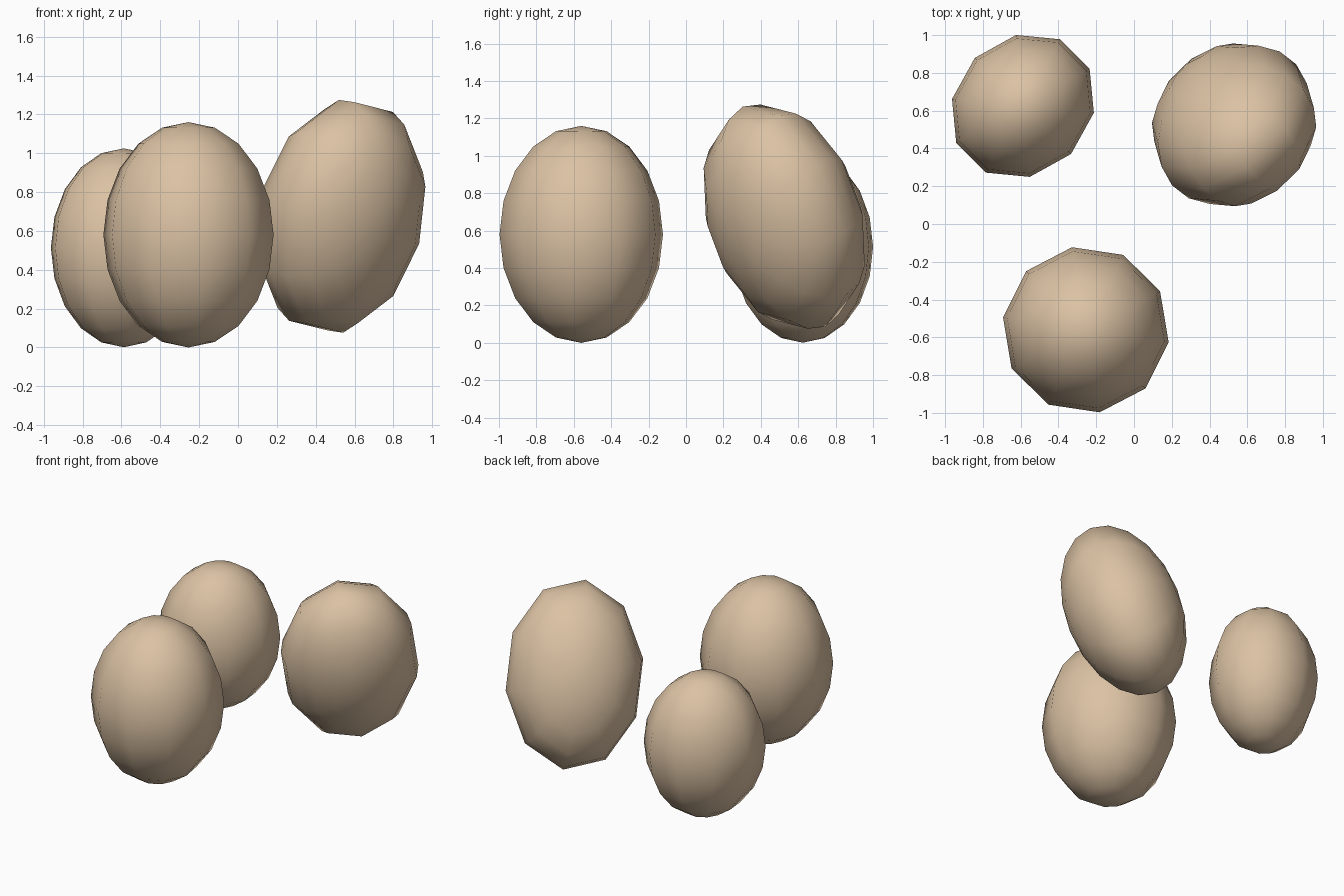
import bpy
import bmesh
from math import radians
from mathutils import Matrix, Vector

old = bpy.data.objects.get("Cube")
if old:
    bpy.data.objects.remove(old, do_unlink=True)

# Shell colour
tan = bpy.data.materials.new("warm_tan_shell")
tan.use_nodes = True
colour = (0.71, 0.54, 0.37, 1.0)
tan.diffuse_color = colour
bsdf = next(n for n in tan.node_tree.nodes if n.type == "BSDF_PRINCIPLED")
bsdf.inputs["Base Color"].default_value = colour


def add_egg(name, centre, radii, spin, frame=Matrix.Identity(4)):
    """Ten-sided ellipsoid: spun about its pole, scaled, then oriented."""
    bm = bmesh.new()
    shape = (frame @ Matrix.Diagonal((*radii, 1.0))
             @ Matrix.Rotation(radians(spin), 4, "Z"))
    bmesh.ops.create_uvsphere(bm, u_segments=10, v_segments=10,
                              radius=1.0, matrix=shape)
    for face in bm.faces:
        face.smooth = True
    mesh = bpy.data.meshes.new(name)
    bm.to_mesh(mesh)
    bm.free()
    mesh.materials.append(tan)
    egg = bpy.data.objects.new(name, mesh)
    egg.location = centre
    bpy.context.collection.objects.link(egg)
    return egg


# Upright eggs
add_egg("front_egg", (-0.255, -0.56, 0.58), (0.443, 0.443, 0.58), 9.5)
add_egg("back_right_egg", (-0.588, 0.625, 0.513), (0.408, 0.36, 0.512), 0,
        Matrix.Rotation(radians(45), 4, "Z"))

# Leaning egg: its long axis tips forward and sideways, its pole is the short axis
long_axis = Vector((0.18, -0.287, 0.94)).normalized()
pole = Vector((-0.614, 0.716, 0.333))
pole = (pole - long_axis * pole.dot(long_axis)).normalized()
side = long_axis.cross(pole)
lean = Matrix((side, long_axis, pole)).transposed().to_4x4()
add_egg("leaning_egg", (0.53, 0.525, 0.675), (0.46, 0.635, 0.38), -8, lean)
